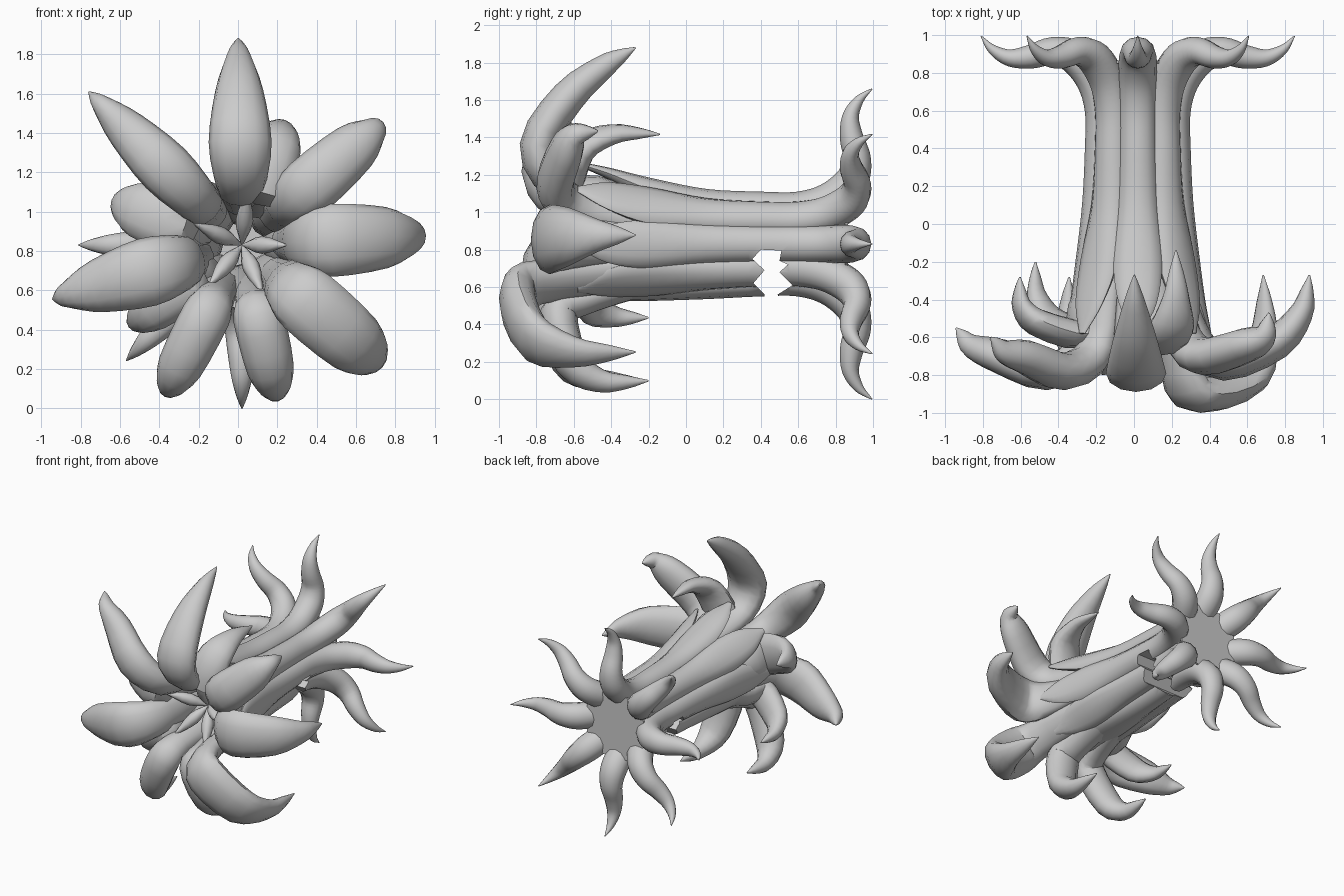
import bpy, bmesh, math
from mathutils import Vector

if "Cube" in bpy.data.objects:
    bpy.data.objects.remove(bpy.data.objects["Cube"])

CX, CZ = 0.02, 0.83  # axis of the trumpet, running along y


def spline(keys, n):
    """Catmull-Rom through tuples of numbers."""
    k = [Vector(p) for p in keys]
    k = [k[0] * 2 - k[1]] + k + [k[-1] * 2 - k[-2]]
    out = []
    for i in range(1, len(k) - 2):
        a, b, c, d = k[i - 1:i + 3]
        for j in range(n):
            t = j / n
            out.append(0.5 * (2 * b + (c - a) * t + (2 * a - 5 * b + 4 * c - d) * t * t
                              + (3 * b - a - 3 * c + d) * t ** 3))
    return out + [k[-2]]


def sweep(name, deg, keys, n=4, sides=12):
    """Elliptical limb; keys are (radius, y, half width, half thickness)."""
    a = math.radians(deg)
    out, side = Vector((math.cos(a), 0, math.sin(a))), Vector((-math.sin(a), 0, math.cos(a)))
    pts = [tuple(p) for p in spline(keys, n)]
    rr = [Vector(p[:2]) for p in pts]
    bm = bmesh.new()
    rings = []
    for i, p in enumerate(rr):
        tan = (rr[min(i + 1, len(rr) - 1)] - rr[max(i - 1, 0)]).normalized()
        nor = out * -tan.y + Vector((0, tan.x, 0))
        c = Vector((CX, p.y, CZ)) + out * p.x
        w, t = max(pts[i][2], .002), max(pts[i][3], .002)
        rings.append([bm.verts.new(c + side * w * math.cos(2 * math.pi * j / sides)
                                   + nor * t * math.sin(2 * math.pi * j / sides)) for j in range(sides)])
    for A, B in zip(rings, rings[1:]):
        for j in range(sides):
            bm.faces.new((A[j], A[(j + 1) % sides], B[(j + 1) % sides], B[j]))
    bm.faces.new(rings[0][::-1])
    bm.faces.new(rings[-1])
    bmesh.ops.recalc_face_normals(bm, faces=bm.faces[:])
    return finish(name, bm, True)


def finish(name, bm, smooth=False):
    me = bpy.data.meshes.new(name)
    bm.to_mesh(me)
    bm.free()
    ob = bpy.data.objects.new(name, me)
    bpy.context.collection.objects.link(ob)
    if smooth:
        bpy.ops.object.select_all(action='DESELECT')
        ob.select_set(True)
        bpy.context.view_layer.objects.active = ob
        bpy.ops.object.shade_smooth_by_angle(angle=math.radians(50))
    return ob


def prism(name, pts, vec):
    bm = bmesh.new()
    f = bm.faces.new([bm.verts.new(p) for p in pts])
    r = bmesh.ops.extrude_face_region(bm, geom=[f])
    bmesh.ops.translate(bm, vec=vec, verts=[v for v in r['geom'] if isinstance(v, bmesh.types.BMVert)])
    bmesh.ops.recalc_face_normals(bm, faces=bm.faces[:])
    return finish(name, bm)


# jagged break through the underside of the stem
edge = [(.38, .3), (.42, .56), (.36, .62), (.42, .69), (.355, .75), (.40, .80),
        (.51, .795), (.50, .74), (.545, .72), (.50, .68), (.57, .61), (.49, .56), (.55, .3)]
cutter = prism("break_cutter", [(-.6, y, z) for y, z in edge], (1.2, 0, 0))
cutter.hide_render = True
cutter.hide_set(True)

# eight stem ribs, each ending in an outward curling root at the back
for i in range(8):
    deg = i * 45
    f = .05 * math.sin(math.radians(deg))
    rib = sweep(f"stem_rib_{i}", deg, [
        (.38 + f, -.58, .02, .01), (.33 + f, -.42, .10, .03), (.27 + f / 2, -.2, .13, .06),
        (.21, .1, .11, .085), (.19, .4, .10, .09), (.19, .6, .10, .09), (.23, .76, .10, .095),
        (.33, .88, .10, .09), (.45, .915, .085, .075), (.57, .885, .07, .063),
        (.68, .88, .052, .045), (.77, .925, .028, .026), (.83, .995, .003, .003)])
    if i in (0, 4, 5, 6, 7):
        m = rib.modifiers.new("break", 'BOOLEAN')
        m.operation, m.solver, m.object = 'DIFFERENCE', 'EXACT', cutter

# octagonal plate closing the back
prism("back_plate", [(CX + .27 * math.cos(math.radians(45 * k + 22.5)), .85,
                      CZ + .27 * math.sin(math.radians(45 * k + 22.5))) for k in range(8)], (0, .015, 0))

# curled petals: angle, reach, front y, tip y, half width, curl (0 open, 1 hooked)
petals = [(91, 1.05, -.89, -.27, .16, 0), (135, 1.10, -.88, -.60, .14, 0),
          (41, .92, -.80, -.47, .15, .6), (3, .91, -.83, -.27, .185, .5),
          (-41, .88, -1.0, -.27, .175, 1), (-77, .75, -.78, -.20, .13, 1),
          (243, .80, -.80, -.28, .125, 1), (196, 1.0, -.88, -.55, .175, .1),
          (71, .62, -.70, -.14, .14, 1), (161, .66, -.66, -.28, .16, .8),
          (216, .67, -.66, -.20, .125, .8)]
for i, (deg, R, yf, yt, w, c) in enumerate(petals):
    th = .10 if R > .7 else .08
    d = yt - yf
    sweep(f"petal_{i}", deg, [
        (.20, -.05, .08, .05), (.24, -.28, .10, .06), (.31, yf + .22, w * .8, th * .85),
        (R * .5, yf + th, w, th),
        (R * (.75 + .12 * c), yf + th + d * (.26 - .14 * c), w * (.76 + .16 * c), th * .92),
        (R * (.90 + .10 * c), yf + d * (.72 - .17 * c), w * (.42 + .12 * c), th * .65),
        (R * (.96 + .05 * c), yf + d * (.88 - .08 * c), w * (.21 + .08 * c), th * .37),
        (R, yt, .004, .004)], n=3)

# five-pointed star of spindles in the throat
for i, (deg, L) in enumerate([(84, .28), (156, .27), (0, .23), (231, .27), (293, .27)]):
    sweep(f"star_spindle_{i}", deg, [
        (.0, -.40, .004, .004), (L * .45, -.48, .045, .045), (L, -.60, .003, .003)], n=3, sides=8)
